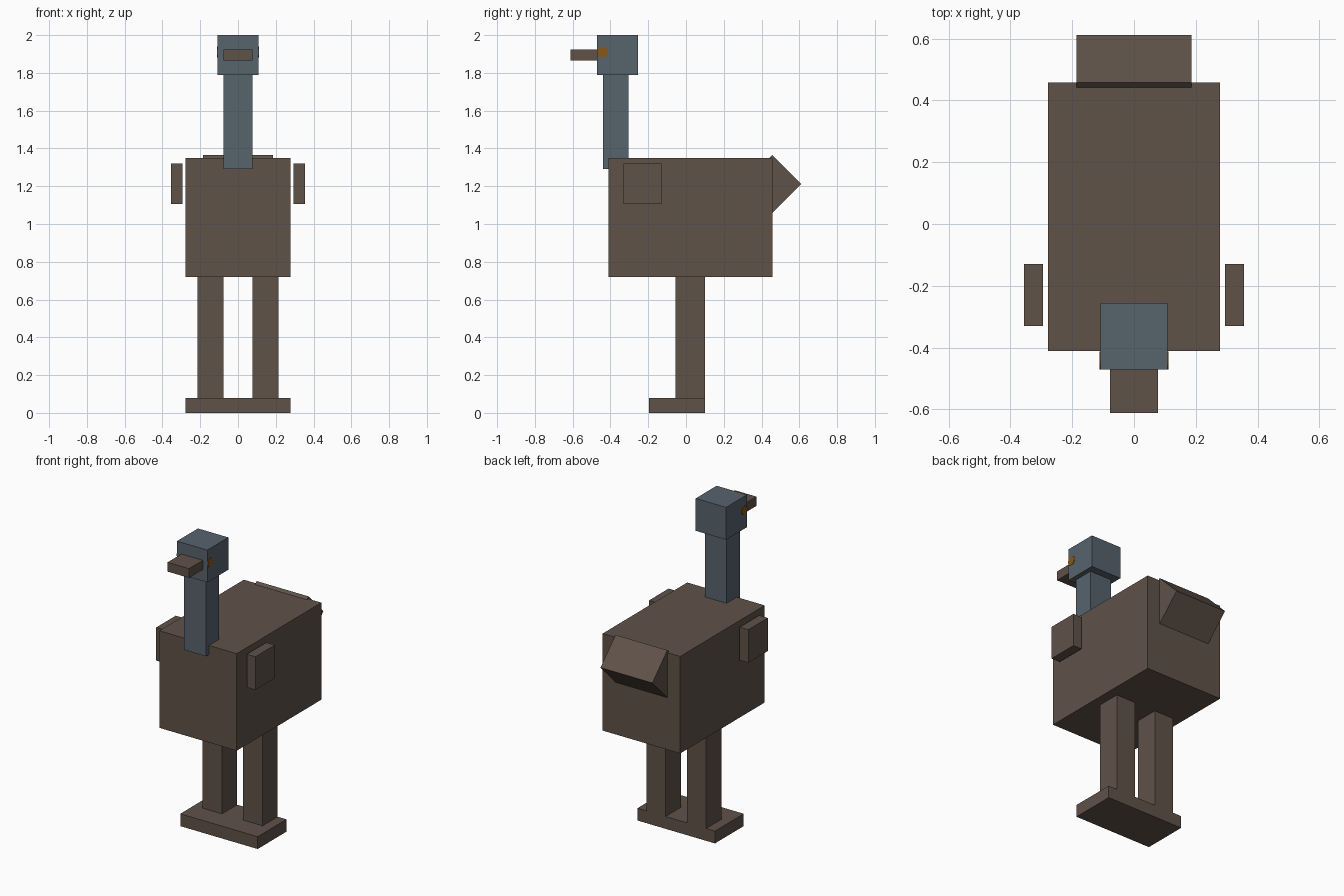
import bpy
import math

old = bpy.data.objects.get("Cube")
if old:
    bpy.data.objects.remove(old, do_unlink=True)


def make_material(name, rgb):
    mat = bpy.data.materials.new(name)
    mat.use_nodes = True
    mat.diffuse_color = (*rgb, 1)
    mat.node_tree.nodes["Principled BSDF"].inputs["Base Color"].default_value = (*rgb, 1)
    return mat


brown = make_material("feather_brown", (0.115, 0.085, 0.066))
slate = make_material("slate_blue", (0.096, 0.125, 0.152))
amber = make_material("amber", (0.25, 0.095, 0.008))


def box(name, mat, x, y, z, tilt=0):
    """Box spanning the given (low, high) ranges, tilted about the x axis."""
    spans = (x, y, z)
    bpy.ops.mesh.primitive_cube_add(size=1, location=[(a + b) / 2 for a, b in spans])
    obj = bpy.context.object
    obj.name = name
    obj.scale = [b - a for a, b in spans]
    obj.rotation_euler.x = tilt
    bpy.ops.object.transform_apply(location=False, rotation=True, scale=True)
    obj.data.materials.append(mat)
    return obj


# Body, neck, head and beak
box("body", brown, (-0.278, 0.278), (-0.41, 0.457), (0.72, 1.35))
box("neck", slate, (-0.078, 0.078), (-0.44, -0.305), (1.29, 1.79))
box("head", slate, (-0.109, 0.109), (-0.47, -0.255), (1.79, 2.0))
box("beak", brown, (-0.077, 0.077), (-0.612, -0.47), (1.865, 1.925))

# Tail: square bar turned on its edge, half sunk into the back of the body
half = 0.154 / math.sqrt(2)
box("tail", brown, (-0.186, 0.186), (0.457 - half, 0.457 + half),
    (1.212 - half, 1.212 + half), math.radians(45))

# Shared foot plate
box("feet", brown, (-0.278, 0.278), (-0.195, 0.1), (0, 0.08))

# Paired legs, wings and eyes
for side, s in (("left", 1), ("right", -1)):
    box(side + "_leg", brown, sorted((s * 0.076, s * 0.215)), (-0.055, 0.1), (0.08, 0.72))
    box(side + "_wing", brown, sorted((s * 0.294, s * 0.356)), (-0.33, -0.13), (1.105, 1.32))
    bpy.ops.mesh.primitive_cylinder_add(vertices=12, radius=0.029, depth=0.006,
                                        location=(s * 0.109, -0.441, 1.91),
                                        rotation=(0, math.pi / 2, 0))
    eye = bpy.context.object
    eye.name = side + "_eye"
    eye.data.materials.append(amber)
